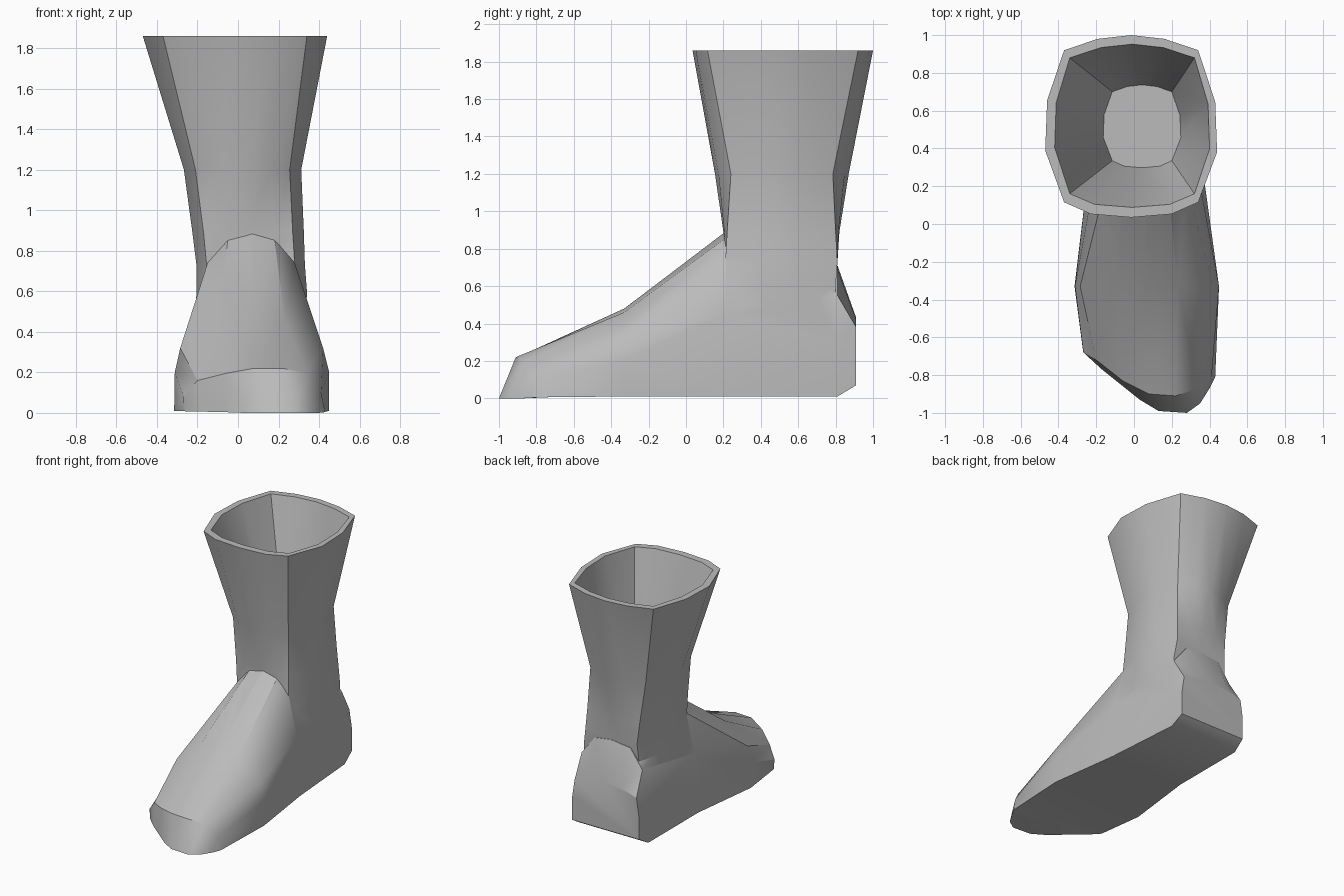
import bpy, bmesh, math

if "Cube" in bpy.data.objects:
    bpy.data.objects.remove(bpy.data.objects["Cube"])

grey = bpy.data.materials.new("plain grey")
grey.diffuse_color = (0.5, 0.5, 0.5, 1)
grey.use_nodes = True
grey.node_tree.nodes["Principled BSDF"].inputs["Base Color"].default_value = grey.diffuse_color


def loft(name, rings):
    """Skin a list of equal-length closed rings and cap both ends."""
    bm = bmesh.new()
    rows = [[bm.verts.new(p) for p in ring] for ring in rings]
    n = len(rows[0])
    for a, b in zip(rows, rows[1:]):
        for i in range(n):
            j = (i + 1) % n
            bm.faces.new((a[i], a[j], b[j], b[i]))
    bm.faces.new(rows[0])
    bm.faces.new(rows[-1])
    bmesh.ops.triangulate(bm, faces=[f for f in bm.faces if len(f.verts) == 4])
    bmesh.ops.recalc_face_normals(bm, faces=bm.faces)
    me = bpy.data.meshes.new(name)
    bm.to_mesh(me)
    bm.free()
    ob = bpy.data.objects.new(name, me)
    bpy.context.collection.objects.link(ob)
    me.materials.append(grey)
    return ob


def shaft_ring(z, xl, xr, yf, yb, bx, by):
    """Rounded box outline: four corners with bulging sides."""
    front = [(xl + (xr - xl) * t, yf - by * k, z)
             for t, k in ((0, 0), (.2, .78), (.5, 1), (.8, .78))]
    right = [(xr + bx * k, yf + (yb - yf) * t, z)
             for t, k in ((0, 0), (.33, 1), (.66, .9))]
    back = [(xr + (xl - xr) * t, yb + by * k, z)
            for t, k in ((0, 0), (.25, .75), (.5, 1), (.75, .75))]
    left = [(xl - bx * k, yb + (yf - yb) * t, z)
            for t, k in ((0, 0), (.33, .9), (.66, 1))]
    return front + right + back + left


# Shaft: outside from ankle to rim, then down the tapering inside to the floor
shaft = loft("boot", [shaft_ring(*r) for r in (
    (0.20, -.19, .30, .25, .79, .03, 0),
    (0.60, -.165, .30, .22, .80, .04, 0),
    (0.73, -.155, .28, .21, .81, .05, 0),
    (0.89, -.17, .27, .22, .80, .055, .02),
    (1.20, -.21, .255, .24, .785, .057, .085),
    (1.86, -.37, .34, .115, .92, .10, .08),
    (1.86, -.34, .32, .16, .88, .08, .072),
    (1.05, -.115, .20, .335, .70, .048, .037))])


def foot_ring(y, half):
    """Arched slice across the foot: (x, z) points from left to right."""
    return [(x, y, z) for x, z in half]


# Foot: slices from heel to instep to toe, ending in the toe's sole outline
foot = loft("foot", [
    foot_ring(0.91, ((-.24, .07), (-.24, .25), (-.22, .38), (-.1, .42), (.05, .43),
                     (.17, .42), (.30, .38), (.32, .25), (.32, .07))),
    foot_ring(0.81, ((-.25, .01), (-.24, .3), (-.2, .55), (-.1, .69), (.06, .71),
                     (.2, .69), (.31, .55), (.33, .3), (.33, .01))),
    foot_ring(0.21, ((-.25, .01), (-.215, .45), (-.15, .74), (-.05, .855), (.07, .89),
                     (.18, .855), (.28, .74), (.35, .45), (.375, .01))),
    foot_ring(-0.33, ((-.315, .01), (-.312, .2), (-.285, .32), (-.1, .46), (.07, .48),
                      (.23, .46), (.42, .32), (.45, .2), (.45, .01))),
    [(-.27, -.67, .01), (-.268, -.68, .08), (-.2, -.72, .16), (-.06, -.83, .195),
     (.08, -.9, .22), (.22, -.91, .22), (.34, -.87, .195), (.41, -.82, .1),
     (.43, -.81, .005)],
    [(-.26, -.685, .008), (-.17, -.77, .006), (-.07, -.85, .004), (.03, -.93, 0),
     (.13, -.99, 0), (.28, -1, 0), (.35, -.95, 0), (.4, -.87, 0), (.425, -.82, .003)]])

# Join the foot to the shaft as one clean shell
bpy.context.view_layer.objects.active = shaft
mod = shaft.modifiers.new("join foot", 'BOOLEAN')
mod.operation = 'UNION'
mod.solver = 'EXACT'
mod.object = foot
bpy.ops.object.modifier_apply(modifier=mod.name)
bpy.data.objects.remove(foot)
shaft.select_set(True)
bpy.ops.object.shade_smooth_by_angle(angle=math.radians(32))
